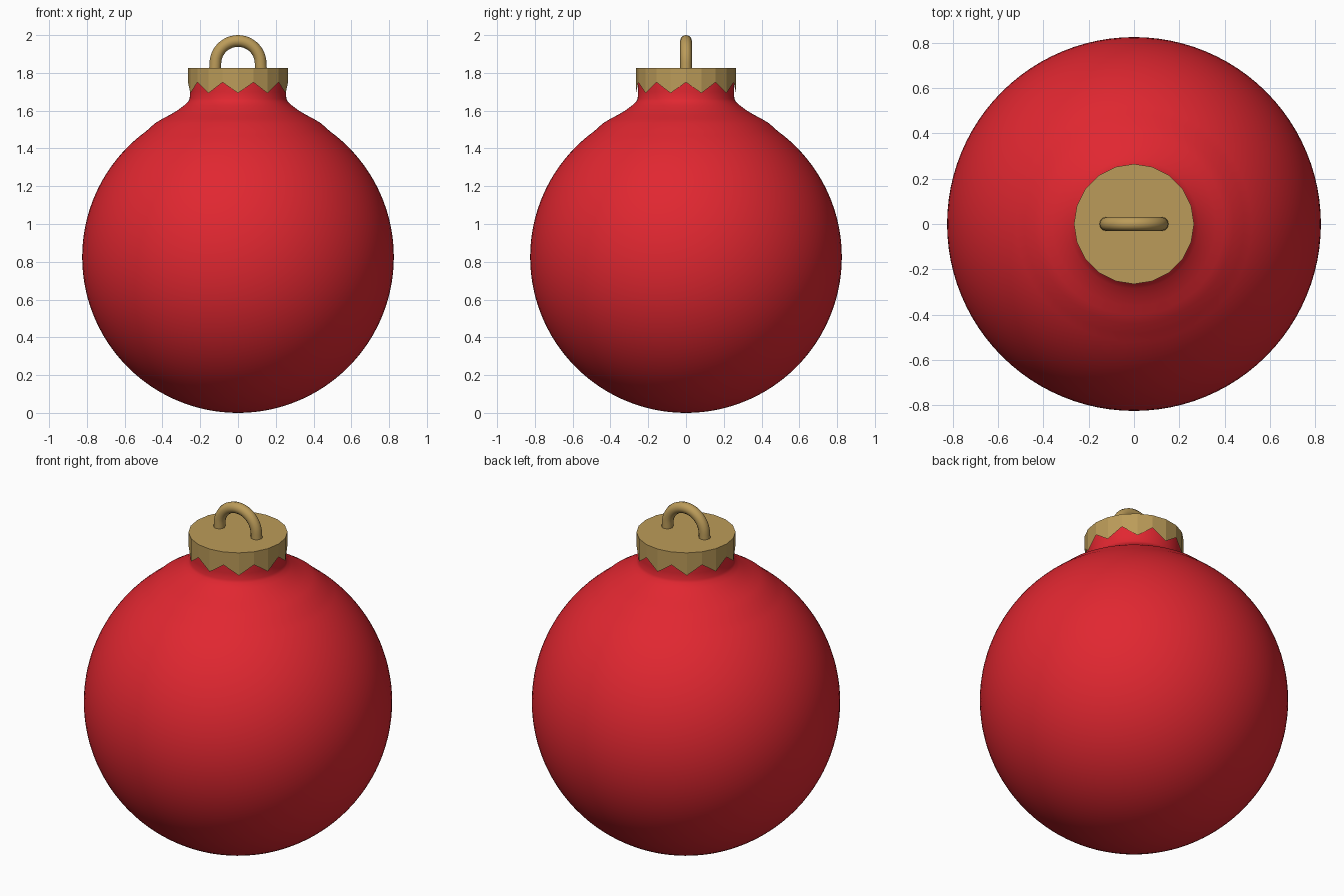
import bpy, bmesh
from math import sin, cos, pi, radians

if "Cube" in bpy.data.objects:
    bpy.data.objects.remove(bpy.data.objects["Cube"])


def material(name, color):
    m = bpy.data.materials.new(name)
    m.diffuse_color = (*color, 1)
    m.use_nodes = True
    m.node_tree.nodes["Principled BSDF"].inputs["Base Color"].default_value = m.diffuse_color
    return m


RED = material("red_glass", (0.75, 0.02, 0.03))
GOLD = material("brass", (0.50, 0.33, 0.10))


def smooth(obj, angle):
    bpy.ops.object.select_all(action='DESELECT')
    obj.select_set(True)
    bpy.context.view_layer.objects.active = obj
    bpy.ops.object.shade_smooth_by_angle(angle=radians(angle))


def lathe(name, sides, rings, mat, cap_top=False, cap_bottom=False):
    """rings: bottom to top, each a function of side index giving (radius, z)."""
    bm = bmesh.new()
    loops = []
    for ring in rings:
        loop = []
        for i in range(sides):
            r, z = ring(i)
            a = 2 * pi * i / sides - pi / 2
            loop.append(bm.verts.new((r * cos(a), r * sin(a), z)))
        loops.append(loop)
    for lo, hi in zip(loops, loops[1:]):
        for i in range(sides):
            j = (i + 1) % sides
            bm.faces.new((lo[i], lo[j], hi[j], hi[i]))
    if cap_top:
        bm.faces.new(loops[-1])
    if cap_bottom:
        bm.faces.new(loops[0][::-1])
    me = bpy.data.meshes.new(name)
    bm.to_mesh(me)
    bm.free()
    me.materials.append(mat)
    obj = bpy.data.objects.new(name, me)
    bpy.context.collection.objects.link(obj)
    return obj


# Glass ball flowing into the short neck
R = 0.825
profile = [(R * cos(radians(e)), R + R * sin(radians(e)))
           for e in [-89.5] + list(range(-87, 56, 3))]
profile += [(0.44, 1.533), (0.40, 1.557), (0.36, 1.578), (0.32, 1.602),
            (0.285, 1.628), (0.263, 1.648), (0.256, 1.662), (0.254, 1.70), (0.254, 1.80)]
ball = lathe("ball", 96, [lambda i, p=p: p for p in profile], RED, cap_bottom=True)
smooth(ball, 40)

# Faceted cap with a zigzag lower edge
cap = lathe("cap", 20, [lambda i: (0.265, 1.75 if i % 2 else 1.693),
                        lambda i: (0.265, 1.827)], GOLD, cap_top=True)

# Hanging loop: half ring with short legs sunk into the cap
curve = bpy.data.curves.new("hanging_loop", 'CURVE')
curve.dimensions = '3D'
curve.bevel_depth = 0.031
curve.bevel_resolution = 4
path = [(0.122, 1.815)]
path += [(0.12 * cos(pi * k / 24), 1.849 + 0.12 * sin(pi * k / 24)) for k in range(25)]
path += [(-0.122, 1.815)]
spline = curve.splines.new('POLY')
spline.points.add(len(path) - 1)
for pt, (x, z) in zip(spline.points, path):
    pt.co = (x, 0, z, 1)
curve.materials.append(GOLD)
loop_obj = bpy.data.objects.new("hanging_loop", curve)
bpy.context.collection.objects.link(loop_obj)
bpy.ops.object.select_all(action='DESELECT')
loop_obj.select_set(True)
bpy.context.view_layer.objects.active = loop_obj
bpy.ops.object.convert(target='MESH')
smooth(bpy.context.view_layer.objects.active, 50)
